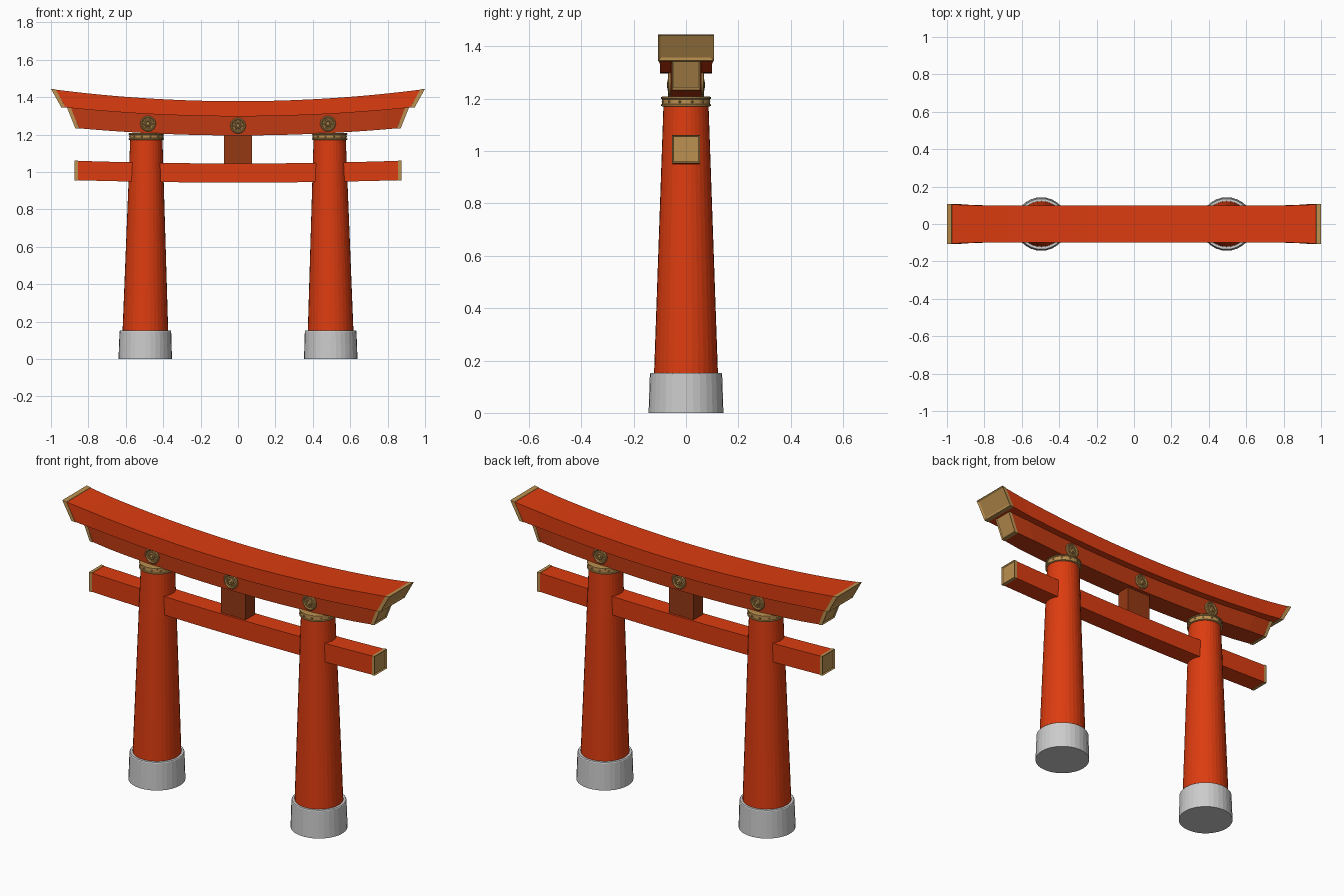
import bpy, bmesh, math
from mathutils import Matrix, Vector

if "Cube" in bpy.data.objects:
    bpy.data.objects.remove(bpy.data.objects["Cube"])


def mat(name, rgb):
    m = bpy.data.materials.new(name)
    m.diffuse_color = (*rgb, 1)
    m.use_nodes = True
    m.node_tree.nodes["Principled BSDF"].inputs["Base Color"].default_value = m.diffuse_color
    return m


RED = mat("vermilion", (0.72, 0.045, 0.005))
DEEP = mat("deep_red", (0.52, 0.042, 0.006))
BROWN = mat("brown_red", (0.3, 0.04, 0.007))
GOLD = mat("brass", (0.50, 0.28, 0.08))


def finish(name, bm, material=None, smooth=False):
    bmesh.ops.recalc_face_normals(bm, faces=bm.faces)
    me = bpy.data.meshes.new(name)
    bm.to_mesh(me)
    bm.free()
    ob = bpy.data.objects.new(name, me)
    bpy.context.collection.objects.link(ob)
    if material:
        me.materials.append(material)
    if smooth:
        bpy.ops.object.select_all(action='DESELECT')
        ob.select_set(True)
        bpy.context.view_layer.objects.active = ob
        bpy.ops.object.shade_smooth_by_angle(angle=math.radians(30))
    return ob


def lathe(bm, profile, n, matrix=Matrix()):
    """Closed solid of revolution from (radius, height) points."""
    rings = [[bm.verts.new(matrix @ Vector((r * math.cos(2 * math.pi * i / n),
                                            r * math.sin(2 * math.pi * i / n), z)))
              for i in range(n)] for r, z in profile]
    for a, b in zip(rings, rings[1:]):
        for i in range(n):
            j = (i + 1) % n
            bm.faces.new((a[i], a[j], b[j], b[i]))
    bm.faces.new(rings[0])
    bm.faces.new(rings[-1])


def beam(name, spec, t0, t1, steps, material, grow=0.0, inset=0.0):
    """Curved beam between t0 and t1 (-1..1); spec = top x, bottom x,
    top z + rise, bottom z + rise, half depth, end flare."""
    xt, xb, zt, rt, zb, rb, hw, flare = spec
    bm = bmesh.new()
    rings = []
    for i in range(steps + 1):
        t = t0 + (t1 - t0) * i / steps
        w = hw + grow + flare * max(0, (abs(t) - 0.85) / 0.15)
        top = (t * xt, zt + rt * t * t + grow)
        bot = (t * xb, zb + rb * t * t - grow)
        rings.append([bm.verts.new((x, y, z)) for x, y, z in (
            (top[0], -w, top[1]), (top[0], w, top[1]),
            (bot[0], w, bot[1]), (bot[0], -w, bot[1]))])
    for a, b in zip(rings, rings[1:]):
        for k in range(4):
            bm.faces.new((a[k], a[(k + 1) % 4], b[(k + 1) % 4], b[k]))
    ends = [bm.faces.new(rings[0]), bm.faces.new(rings[-1])]
    bmesh.ops.recalc_face_normals(bm, faces=bm.faces)
    if inset:
        outer = ends[0] if abs(t0) > abs(t1) else ends[1]
        bmesh.ops.inset_individual(bm, faces=[outer], thickness=inset, depth=-0.006)
    return finish(name, bm, material)


# Three horizontal beams with framed brass end caps
BEAMS = {
    "top_beam": ((1.0, 0.945, 1.378, 0.065, 1.297, 0.05, 0.100, 0.005), 0.975, RED, 0.014),
    "under_beam": ((0.915, 0.87, 1.30, 0.045, 1.195, 0.04, 0.06, -0.007), 0.977, DEEP, 0.008),
    "tie_beam": ((0.873, 0.873, 1.045, 0.015, 0.943, 0.013, 0.052, 0.0), 0.98, RED, 0.008),
}
for name, (spec, cut, material, inset) in BEAMS.items():
    beam(name, spec, -cut, cut, 32, material)
    for side, s in (("left", -1), ("right", 1)):
        beam(f"{name}_cap_{side}", spec, s * cut, s, 1, GOLD, 0.0015, inset)

# Centre strut between the tie beam and the under beam
bm = bmesh.new()
bmesh.ops.create_cube(bm, size=1, matrix=Matrix.Translation((0, 0, 1.12))
                      @ Matrix.Diagonal((0.15, 0.08, 0.18, 1)))
finish("centre_strut", bm, BROWN)

for side, s in (("left", -1), ("right", 1)):
    # Tapered pillar, leaning slightly inwards
    lean = Matrix.Translation((s * 0.496, 0, 0)) @ Matrix.Shear('XY', 4, (0, 0))
    lean[0][2] = -s * 0.005
    bm = bmesh.new()
    lathe(bm, [(0.123, 0.10), (0.122, 0.15), (0.085, 1.207)], 32, lean)
    finish(f"pillar_{side}", bm, RED)

    # Stone foot
    bm = bmesh.new()
    lathe(bm, [(0.143, 0), (0.138, 0.148), (0.135, 0.152)], 32, lean)
    finish(f"pillar_foot_{side}", bm)

    # Brass collar with rims and rivets
    bm = bmesh.new()
    lathe(bm, [(0.091, 1.171), (0.095, 1.173), (0.095, 1.178), (0.091, 1.180),
               (0.091, 1.198), (0.095, 1.200), (0.095, 1.206), (0.091, 1.208),
               (0.084, 1.208)], 32, lean)
    for i in range(12):
        a = 2 * math.pi * (i + 0.5) / 12
        p = lean @ Vector((0.091 * math.cos(a), 0.091 * math.sin(a), 1.189))
        bmesh.ops.create_uvsphere(bm, u_segments=8, v_segments=6, radius=0.005,
                                  matrix=Matrix.Translation(p))
    finish(f"pillar_collar_{side}", bm, GOLD)

# Round brass bosses on both faces of the under beam
for face, f in (("front", 1), ("back", -1)):
    for place, x, z in (("left", -0.481, 1.258), ("centre", 0, 1.247), ("right", 0.481, 1.258)):
        m = (Matrix.Translation((x, -f * 0.058, z))
             @ Matrix.Rotation(f * math.pi / 2, 4, 'X'))
        bm = bmesh.new()
        lathe(bm, [(0.042, -0.004), (0.042, 0.007), (0.038, 0.011), (0.034, 0.011),
                   (0.030, 0.006), (0.019, 0.006), (0.018, 0.010), (0.014, 0.013),
                   (0.010, 0.010), (0.008, 0.013), (0.003, 0.015)], 24, m)
        for i in range(12):
            a = 2 * math.pi * i / 12
            p = m @ Vector((0.0245 * math.cos(a), 0.0245 * math.sin(a), 0.006))
            bmesh.ops.create_uvsphere(bm, u_segments=8, v_segments=6, radius=0.004,
                                      matrix=Matrix.Translation(p))
        finish(f"boss_{face}_{place}", bm, GOLD, smooth=True)
